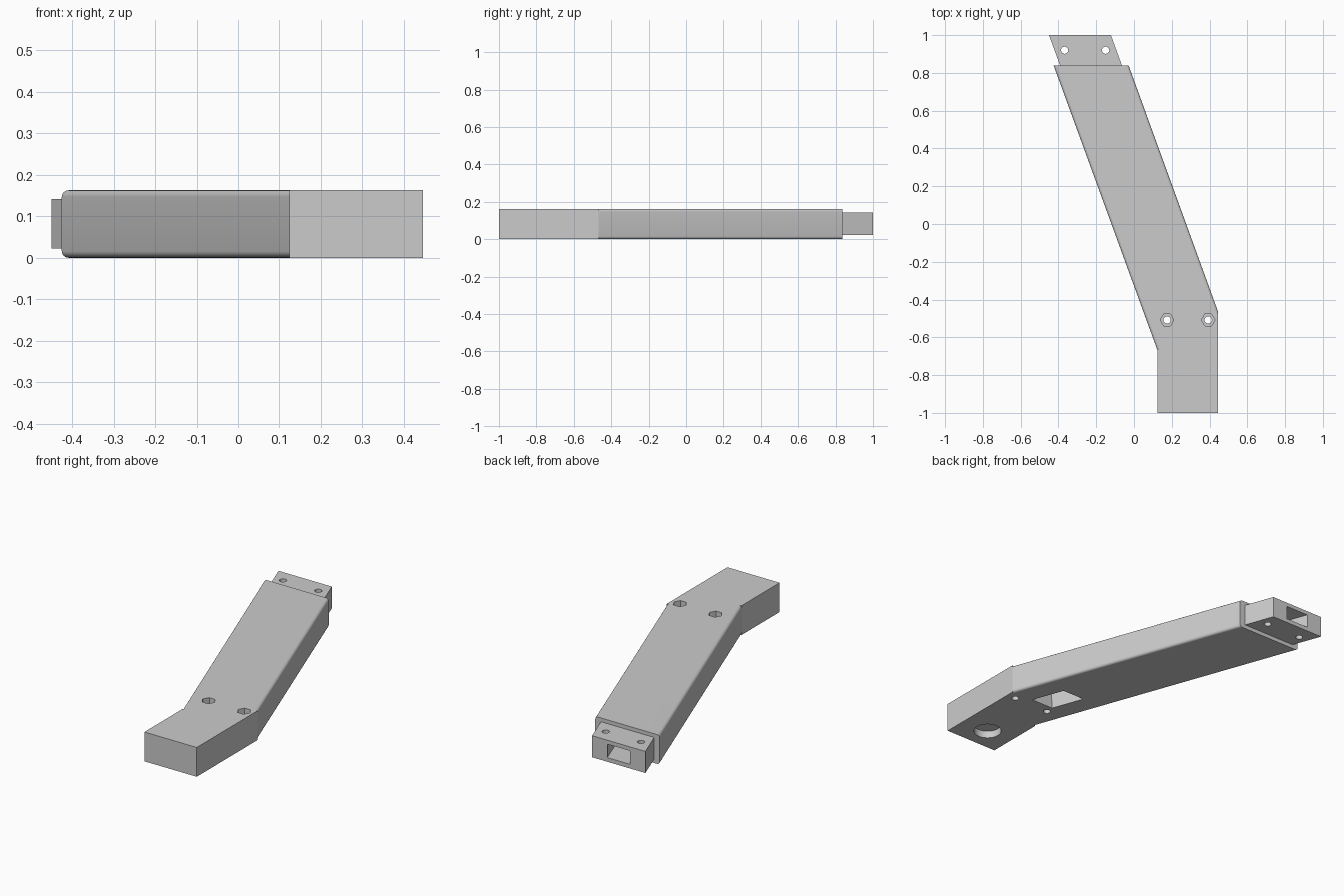
import bpy, bmesh, math
from mathutils import Vector

if "Cube" in bpy.data.objects:
    bpy.data.objects.remove(bpy.data.objects["Cube"])

H = 0.163          # body height
R = 0.016          # rounding of the arm's long edges
SEG = 6
TILT = math.tan(math.radians(20))

grey = bpy.data.materials.new("light grey")
grey.diffuse_color = (0.6, 0.6, 0.6, 1)
grey.use_nodes = True
grey.node_tree.nodes["Principled BSDF"].inputs["Base Color"].default_value = grey.diffuse_color


def finish(name, bm):
    bmesh.ops.recalc_face_normals(bm, faces=bm.faces)
    me = bpy.data.meshes.new(name)
    bm.to_mesh(me)
    bm.free()
    me.materials.append(grey)
    ob = bpy.data.objects.new(name, me)
    bpy.context.collection.objects.link(ob)
    return ob


def prism(name, pts, z0, z1):
    """Closed prism over a plan outline."""
    bm = bmesh.new()
    lo = [bm.verts.new((x, y, z0)) for x, y in pts]
    hi = [bm.verts.new((x, y, z1)) for x, y in pts]
    bm.faces.new(lo[::-1])
    bm.faces.new(hi)
    n = len(pts)
    for i in range(n):
        j = (i + 1) % n
        bm.faces.new((lo[i], lo[j], hi[j], hi[i]))
    return finish(name, bm)


def ngon(x, y, r, n):
    return [(x + r * math.cos(2 * math.pi * i / n),
             y + r * math.sin(2 * math.pi * i / n)) for i in range(n)]


def slanted(x, w, y0, y1):
    """Parallelogram of width w, centred on x at y0, leaning with the arm."""
    d = (y1 - y0) * TILT
    return [(x - w / 2, y0), (x + w / 2, y0),
            (x + w / 2 - d, y1), (x - w / 2 - d, y1)]


def bent_body(name):
    """Sharp foot block joined to a slanted arm with rounded long edges."""
    bm = bmesh.new()
    front = (Vector((0.124, -1, 0)), Vector((0.446, -1, 0)))
    bend = (Vector((0.124, -0.668, 0)), Vector((0.446, -0.467, 0)))
    end = (Vector((-0.425, 0.838, 0)), Vector((-0.028, 0.838, 0)))

    def vert(pair, t, z):
        p = pair[0].lerp(pair[1], t)
        return bm.verts.new((p.x, p.y, z))

    def sharp(pair):
        return [vert(pair, t, z) for t, z in ((1, H), (0, H), (0, 0), (1, 0))]

    def rounded(pair):
        rt, corners = R / 0.373, []
        for q, (ct, cz) in enumerate(((1 - rt, H - R), (rt, H - R),
                                      (rt, R), (1 - rt, R))):
            angles = [(q + i / SEG) * math.pi / 2 for i in range(SEG + 1)]
            corners.append([vert(pair, ct + rt * math.cos(a), cz + R * math.sin(a))
                            for a in angles])
        return corners

    f, b = sharp(front), sharp(bend)
    r0, r1 = rounded(bend), rounded(end)
    bm.faces.new(f)
    for q in range(4):
        n = (q + 1) % 4
        # foot side, and the small step left by the rounding at the bend
        bm.faces.new((f[q], f[n], b[n], r0[n][0], r0[q][-1], b[q]))
        bm.faces.new([b[q]] + r0[q])
        # flat side and rounded edge of the arm
        bm.faces.new((r0[q][-1], r0[n][0], r1[n][0], r1[q][-1]))
        for i in range(SEG):
            bm.faces.new((r0[q][i], r0[q][i + 1], r1[q][i + 1], r1[q][i]))
    bm.faces.new([v for c in r1 for v in c])
    return finish(name, bm)


def combine(target, other, op):
    bpy.context.view_layer.objects.active = target
    m = target.modifiers.new(op, 'BOOLEAN')
    m.object, m.operation, m.solver = other, op, 'EXACT'
    bpy.ops.object.modifier_apply(modifier=m.name)
    bpy.data.objects.remove(other)


# Bent arm with the end tenon
body = bent_body("bent_arm")
tenon = prism("tenon", slanted(-0.286 + 0.2 * TILT, 0.328, 0.8, 1), 0.022, 0.142)
combine(body, tenon, 'UNION')

# Cable channel through the arm, opening underneath near the bend
cx = -0.286 + 1.465 * TILT
cuts = [prism("channel", slanted(cx, 0.14, -0.465, 1.05), 0.045, 0.12),
        prism("opening", slanted(cx - 0.002, 0.136, -0.462, -0.283), -0.05, 0.08),
        # Round recess under the foot
        prism("foot_recess", ngon(0.283, -0.867, 0.072, 40), -0.05, 0.04)]

# Bolt holes in the tenon, bolt holes with nut pockets at the bend
for x in (-0.367, -0.150):
    cuts.append(prism("tenon_hole", ngon(x, 0.92, 0.019, 24), -0.1, 0.3))
for x in (0.175, 0.393):
    cuts.append(prism("bolt_hole", ngon(x, -0.508, 0.019, 24), -0.1, 0.3))
    cuts.append(prism("nut_pocket", ngon(x, -0.508, 0.036, 6), 0.1, 0.3))
for c in cuts:
    combine(body, c, 'DIFFERENCE')

bpy.ops.object.select_all(action='DESELECT')
body.select_set(True)
bpy.context.view_layer.objects.active = body
bpy.ops.object.shade_smooth_by_angle(angle=math.radians(18))
